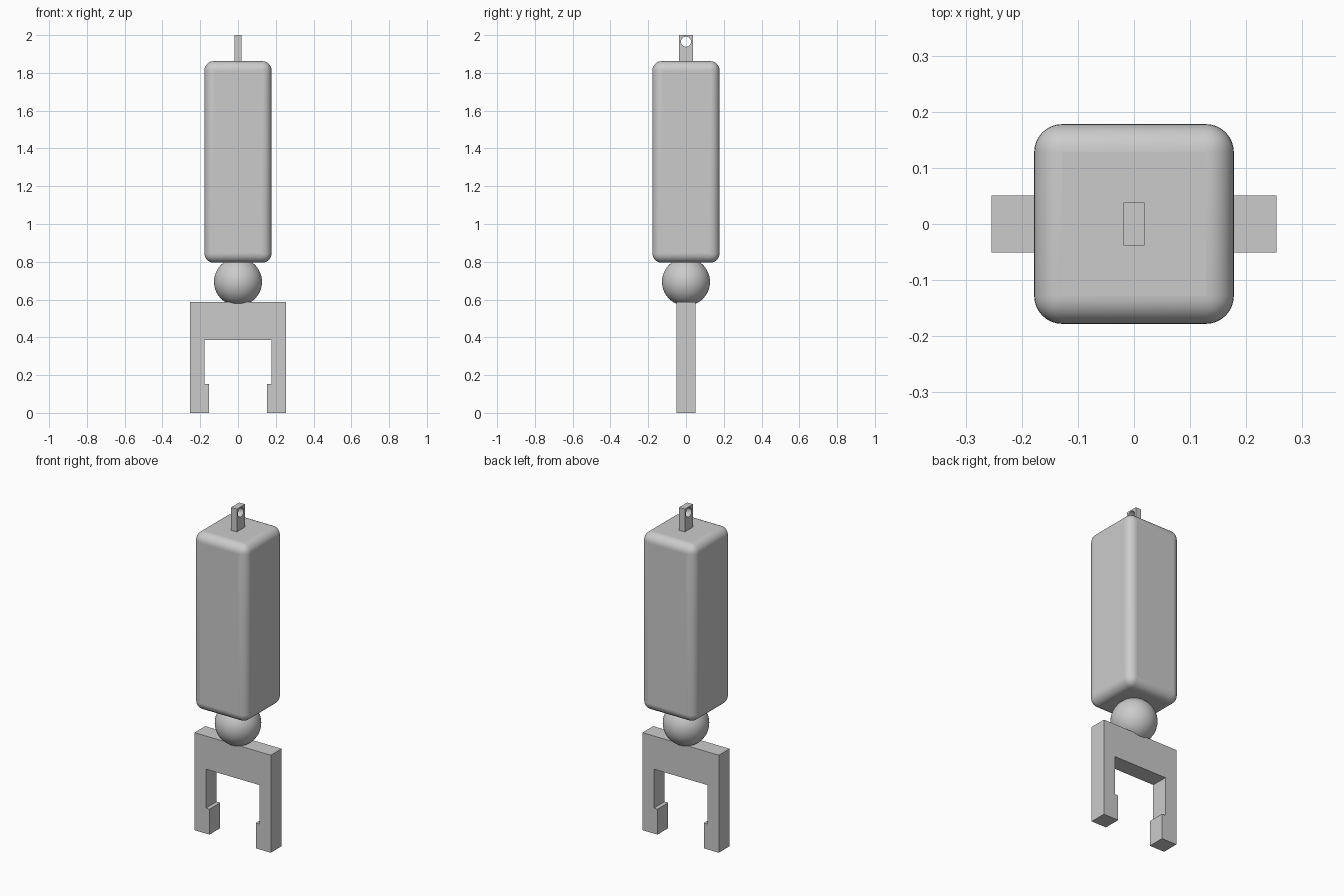
import bpy, bmesh, math

cube = bpy.data.objects.get("Cube")
if cube:
    bpy.data.objects.remove(cube, do_unlink=True)

grey = bpy.data.materials.new("plain grey")
grey.use_nodes = True
colour = (0.6, 0.6, 0.6, 1)
grey.diffuse_color = colour
grey.node_tree.nodes["Principled BSDF"].inputs["Base Color"].default_value = colour


def finish(name, bm):
    bmesh.ops.recalc_face_normals(bm, faces=bm.faces)
    mesh = bpy.data.meshes.new(name)
    bm.to_mesh(mesh)
    bm.free()
    mesh.materials.append(grey)
    obj = bpy.data.objects.new(name, mesh)
    bpy.context.collection.objects.link(obj)
    return obj


def box(name, half_x, half_y, bottom, top):
    bm = bmesh.new()
    bmesh.ops.create_cube(bm, size=2)
    for v in bm.verts:
        v.co.x *= half_x
        v.co.y *= half_y
        v.co.z = top if v.co.z > 0 else bottom
    return finish(name, bm)


def smooth(obj):
    bpy.ops.object.select_all(action="DESELECT")
    obj.select_set(True)
    bpy.context.view_layer.objects.active = obj
    bpy.ops.object.shade_smooth_by_angle(angle=math.radians(35))


# Rounded main body
body = box("body", 0.178, 0.178, 0.795, 1.862)
bevel = body.modifiers.new("rounded edges", "BEVEL")
bevel.width = 0.05
bevel.segments = 8
smooth(body)

# Ball joint
bm = bmesh.new()
bmesh.ops.create_uvsphere(bm, u_segments=48, v_segments=24, radius=0.127)
bmesh.ops.translate(bm, verts=bm.verts, vec=(0, 0, 0.694))
smooth(finish("ball_joint", bm))

# Forked bracket: half outline, mirrored, then extruded through its depth
half = [(0.254, 0.587), (0.254, 0), (0.154, 0), (0.154, 0.153),
        (0.178, 0.153), (0.178, 0.387)]
outline = half + [(-x, z) for x, z in reversed(half)]
bm = bmesh.new()
face = bm.faces.new([bm.verts.new((x, -0.051, z)) for x, z in outline])
extruded = bmesh.ops.extrude_face_region(bm, geom=[face])["geom"]
moved = [v for v in extruded if isinstance(v, bmesh.types.BMVert)]
bmesh.ops.translate(bm, verts=moved, vec=(0, 0.102, 0))
finish("forked_bracket", bm)

# Hanging tab with a round hole
tab = box("hanging_tab", 0.019, 0.038, 1.84, 2)
bpy.ops.mesh.primitive_cylinder_add(vertices=32, radius=0.027, depth=0.2,
                                    location=(0, 0, 1.965),
                                    rotation=(0, math.pi / 2, 0))
cutter = bpy.context.object
cutter.name = "tab_hole_cutter"
cutter.data.materials.append(grey)
cutter.hide_render = True
cutter.hide_viewport = True
cutter.display_type = "WIRE"
hole = tab.modifiers.new("hole", "BOOLEAN")
hole.operation = "DIFFERENCE"
hole.solver = "EXACT"
hole.object = cutter
